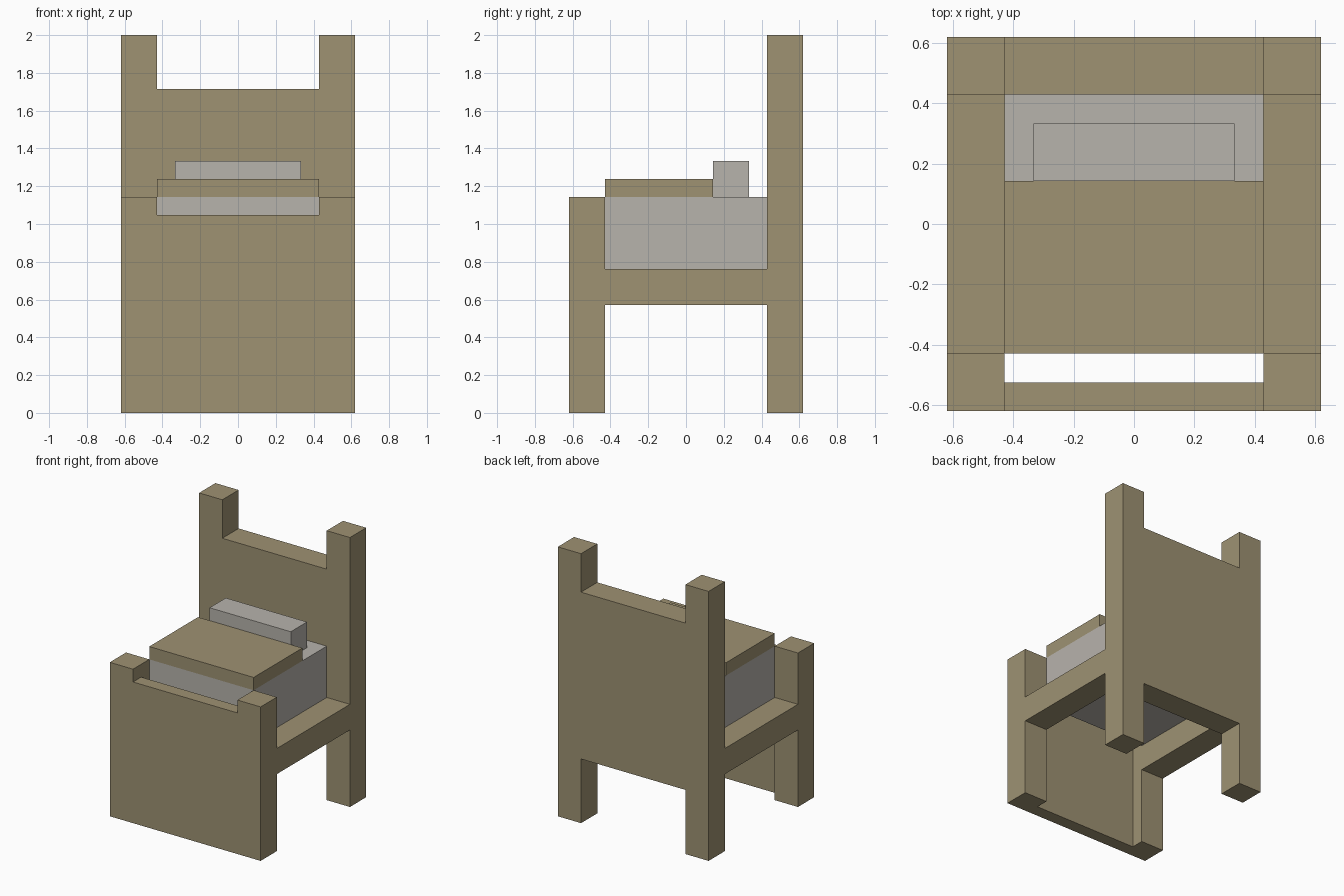
import bpy
import bmesh

cube = bpy.data.objects.get("Cube")
if cube:
    bpy.data.objects.remove(cube, do_unlink=True)

U = 2 / 21            # the whole bed sits on a 21-step grid
OUT, INN = 6.5, 4.5   # outer and inner faces of the posts, in steps


def material(name, colour):
    mat = bpy.data.materials.new(name)
    mat.use_nodes = True
    mat.diffuse_color = colour
    mat.node_tree.nodes["Principled BSDF"].inputs["Base Color"].default_value = colour
    return mat


wood = material("tan wood", (0.342, 0.287, 0.171, 1))
linen = material("grey linen", (0.474, 0.451, 0.413, 1))


def finish(name, bm, mat):
    bmesh.ops.recalc_face_normals(bm, faces=bm.faces)
    mesh = bpy.data.meshes.new(name)
    bm.to_mesh(mesh)
    bm.free()
    mesh.materials.append(mat)
    obj = bpy.data.objects.new(name, mesh)
    bpy.context.scene.collection.objects.link(obj)
    return obj


def box(name, mat, x, y, z):
    """Box from (low, high) ranges given in grid steps."""
    bm = bmesh.new()
    bmesh.ops.create_cube(bm, size=1)
    for v in bm.verts:
        v.co = [U * ((lo + hi) / 2 + c * (hi - lo))
                for c, (lo, hi) in zip(v.co, (x, y, z))]
    return finish(name, bm, mat)


# Headboard: one mirrored outline with tall posts and legs, extruded in depth
half = [(INN, 5), (INN, 0), (OUT, 0), (OUT, 21), (INN, 21), (INN, 18)]
outline = half + [(-x, z) for x, z in reversed(half)]
bm = bmesh.new()
face = bm.faces.new([bm.verts.new((x * U, INN * U, z * U)) for x, z in outline])
new = bmesh.ops.extrude_face_region(bm, geom=[face])["geom"]
bmesh.ops.translate(bm, vec=(0, (OUT - INN) * U, 0),
                    verts=[g for g in new if isinstance(g, bmesh.types.BMVert)])
finish("headboard", bm, wood)

# Front posts and side rails
for side, x in (("left", (INN, OUT)), ("right", (-OUT, -INN))):
    box(side + "_front_post", wood, x, (-OUT, -INN), (0, 12))
    box(side + "_rail", wood, x, (-INN, INN), (6, 8))

# Thin footboard panel, flush with the front of the posts
box("footboard_panel", wood, (-INN, INN), (-OUT, -5.5), (0, 11))

# Bedding
box("mattress", linen, (-INN, INN), (-INN, INN), (8, 12))
box("blanket", wood, (-INN, INN), (-INN, 1.5), (12, 13))
box("pillow", linen, (-3.5, 3.5), (1.5, 3.5), (12, 14))
